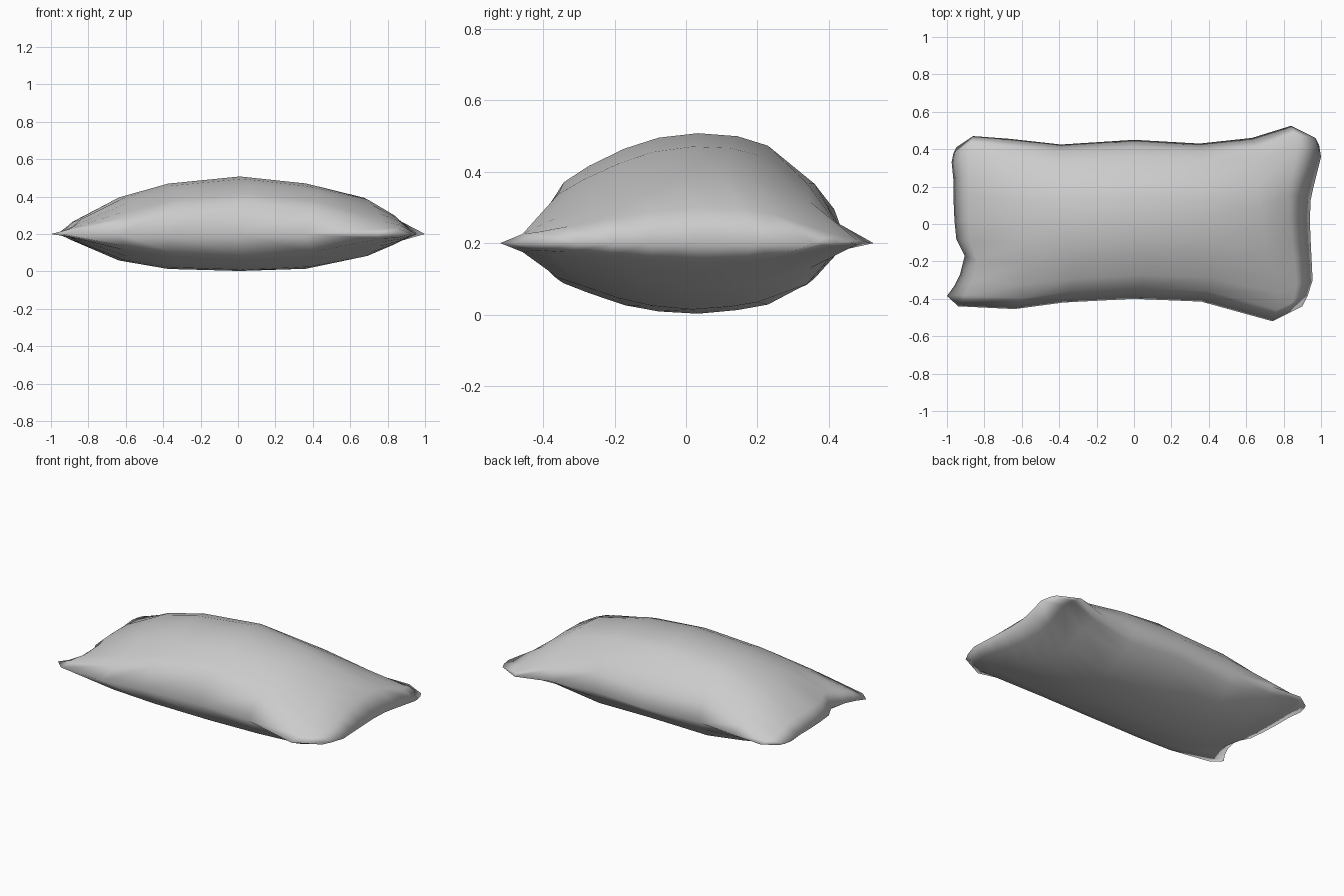
import bpy, bmesh
from mathutils import Vector

if "Cube" in bpy.data.objects:
    bpy.data.objects.remove(bpy.data.objects["Cube"])

# seam outline, four edges of the cushion seen from above
front = [(-1, -.385), (-.94, -.44), (-.64, -.455), (-.38, -.42), (0, -.40),
         (.36, -.415), (.74, -.52), (.82, -.48), (.9, -.44)]
back = [(-.95, .41), (-.86, .47), (-.66, .455), (-.39, .425), (0, .45),
        (.35, .43), (.63, .46), (.84, .525), (.97, .46)]
left = [(-1, -.385), (-.96, -.33), (-.93, -.27), (-.905, -.17), (-.95, -.08), (-.96, .02),
        (-.965, .13), (-.965, .23), (-.975, .33), (-.965, .38), (-.95, .41)]
right = [(.9, -.44), (.93, -.38), (.955, -.3), (.95, -.2), (.945, -.1), (.94, .02),
         (.945, .13), (.96, .2), (1, .36), (.99, .42), (.97, .46)]

# nominal positions of the grid lines
S = [(x + 1) / 2 for x in (-1, -.88, -.7, -.4, 0, .37, .68, .87, 1)]
T = [(y + .42) / .87 for y in (-.42, -.39, -.3, -.2, -.1, .01, .12, .22, .33, .40, .45)]

# puffiness of each panel along x and along y
top_x = [(-1, 0), (-.88, .22), (-.7, .57), (-.4, .86), (0, 1), (.37, .87), (.68, .63), (1, 0)]
top_y = [(-.52, 0), (-.46, .17), (-.385, .45), (-.3, .66), (-.2, .84), (-.1, .95), (.01, 1),
         (.13, .98), (.23, .88), (.34, .62), (.45, .16), (.52, 0)]
low_x = [(-1, 0), (-.87, .2), (-.7, .65), (-.4, .93), (0, 1), (.37, .93), (.68, .62),
         (.85, .25), (1, 0)]
low_y = [(-.52, .05), (-.46, .28), (-.39, .47), (-.3, .65), (-.2, .85), (-.1, .95), (.01, 1),
         (.13, .95), (.23, .86), (.33, .67), (.41, .2), (.52, 0)]


def sample(table, x):
    """Linear interpolation in a profile."""
    for (a, fa), (b, fb) in zip(table, table[1:]):
        if a <= x <= b:
            return fa + (fb - fa) * (x - a) / (b - a)
    return 0


def plan_point(i, j):
    """Blend the four seam edges into a point inside the outline."""
    s, t = S[i], T[j]
    f, b, l, r = (Vector(p) for p in (front[i], back[i], left[j], right[j]))
    c00, c10, c01, c11 = (Vector(p) for p in (front[0], front[-1], back[0], back[-1]))
    return (f * (1 - t) + b * t + l * (1 - s) + r * s
            - c00 * (1 - s) * (1 - t) - c10 * s * (1 - t) - c01 * (1 - s) * t - c11 * s * t)


def add_side(bm, height, along_x, along_y):
    """One puffed panel of fabric, up or down from the seam."""
    m, n = len(S), len(T)
    grid = []
    for i in range(m):
        col = []
        for j in range(n):
            p = plan_point(i, j)
            inside = 0 < i < m - 1 and 0 < j < n - 1
            puff = sample(along_x, p.x) * sample(along_y, p.y) if inside else 0
            col.append(bm.verts.new((p.x, p.y, .2 + height * puff)))
        grid.append(col)
    for i in range(m - 1):
        for j in range(n - 1):
            bm.faces.new((grid[i][j], grid[i + 1][j], grid[i + 1][j + 1], grid[i][j + 1]))


# cushion: two panels joined along the seam
bm = bmesh.new()
add_side(bm, .31, top_x, top_y)
add_side(bm, -.2, low_x, low_y)
bmesh.ops.remove_doubles(bm, verts=bm.verts, dist=.0005)
bmesh.ops.recalc_face_normals(bm, faces=bm.faces)
for f in bm.faces:
    f.smooth = True
mesh = bpy.data.meshes.new("pillow")
bm.to_mesh(mesh)
bm.free()
bpy.context.collection.objects.link(bpy.data.objects.new("pillow", mesh))
